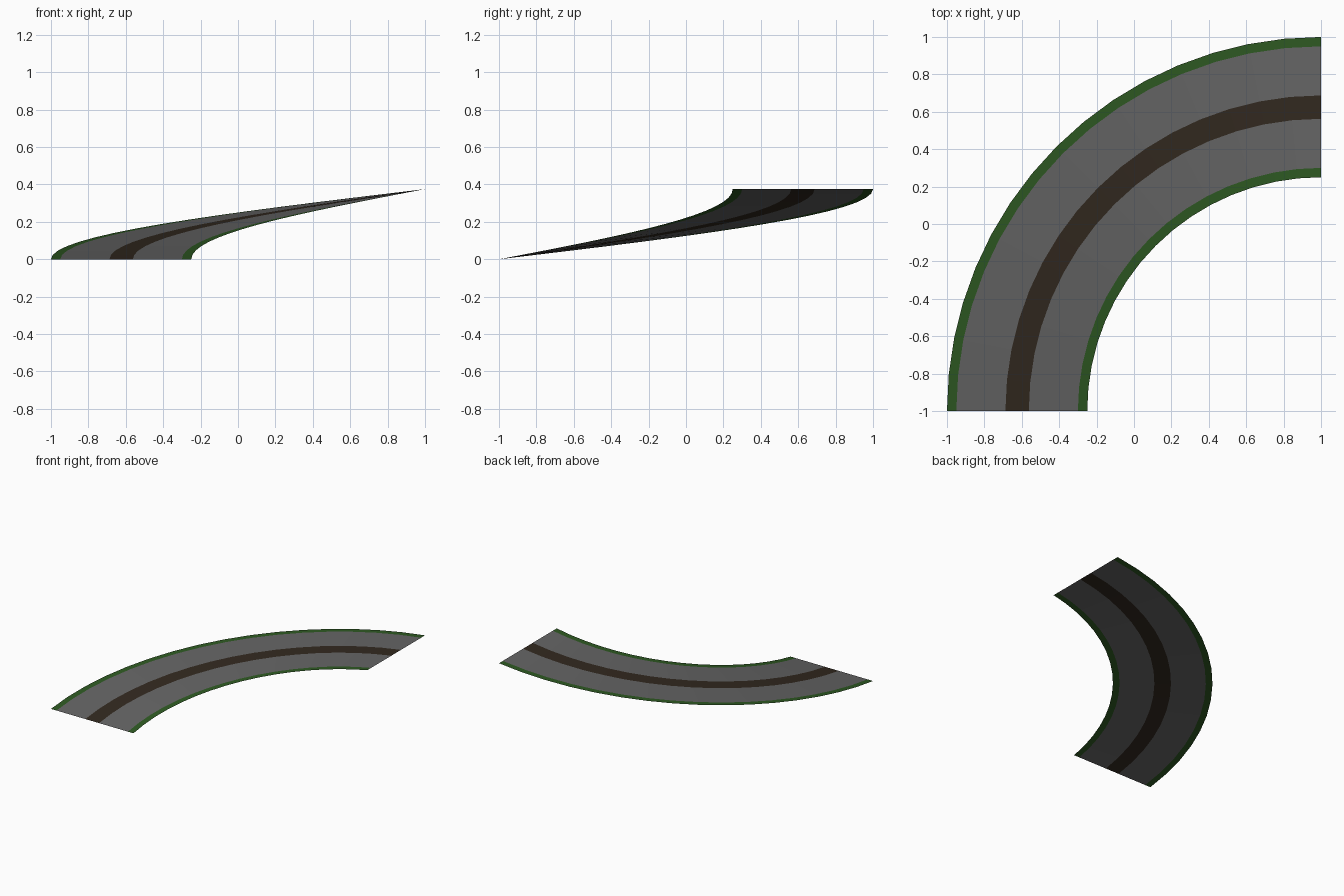
import bpy
import bmesh
from math import sin, cos, pi

if "Cube" in bpy.data.objects:
    bpy.data.objects.remove(bpy.data.objects["Cube"])

SEGMENTS = 16
RISE = 0.375
CENTRE = (1.0, -1.0)


def material(name, rgb):
    mat = bpy.data.materials.new(name)
    mat.diffuse_color = (*rgb, 1.0)
    mat.use_nodes = True
    mat.node_tree.nodes["Principled BSDF"].inputs["Base Color"].default_value = mat.diffuse_color
    return mat


def curved_strip(name, r_in, r_out, mat):
    """Flat quarter-turn ribbon that climbs evenly with the turn."""
    bm = bmesh.new()
    rows = []
    for i in range(SEGMENTS + 1):
        t = i / SEGMENTS
        a = t * pi / 2
        rows.append([bm.verts.new((CENTRE[0] - r * cos(a),
                                   CENTRE[1] + r * sin(a), RISE * t))
                     for r in (r_in, r_out)])
    for (a, b), (c, d) in zip(rows, rows[1:]):
        bm.faces.new((a, c, d, b))
    for f in bm.faces:
        f.normal_update()
        if f.normal.z < 0:
            f.normal_flip()
    mesh = bpy.data.meshes.new(name)
    bm.to_mesh(mesh)
    bm.free()
    mesh.materials.append(mat)
    obj = bpy.data.objects.new(name, mesh)
    bpy.context.collection.objects.link(obj)


asphalt = material("asphalt", (0.13, 0.13, 0.13))
grass = material("grass", (0.027, 0.10, 0.016))
earth = material("earth", (0.032, 0.022, 0.014))

# Grass verges, two lanes and the centre stripe
curved_strip("inner_verge", 1.25, 1.30, grass)
curved_strip("inner_lane", 1.30, 1.5625, asphalt)
curved_strip("centre_stripe", 1.5625, 1.6875, earth)
curved_strip("outer_lane", 1.6875, 1.95, asphalt)
curved_strip("outer_verge", 1.95, 2.0, grass)
